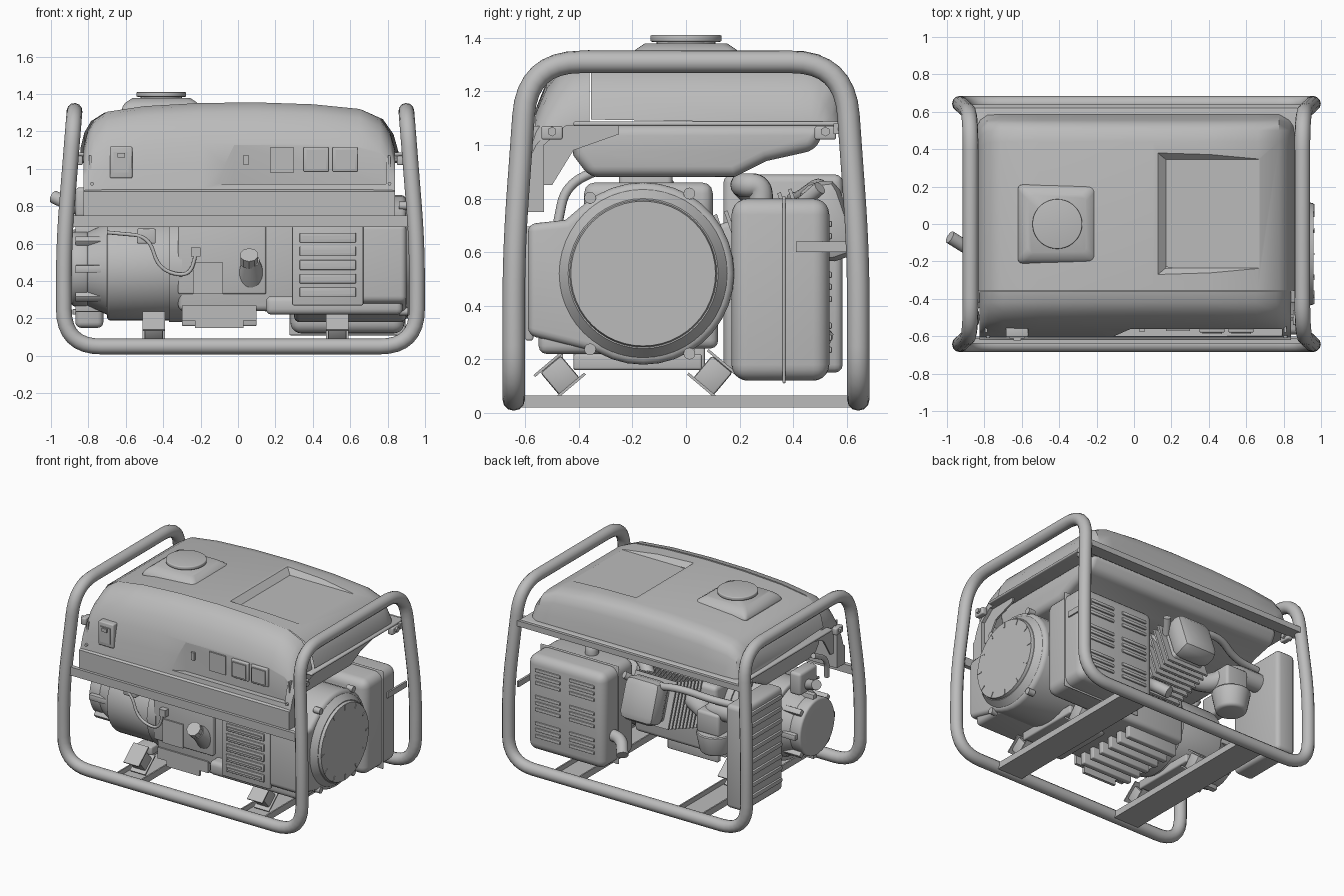
import bpy, bmesh, math
from mathutils import Vector, Matrix

if "Cube" in bpy.data.objects:
    bpy.data.objects.remove(bpy.data.objects["Cube"])

grey = bpy.data.materials.new("plain grey")
grey.use_nodes = True
grey.diffuse_color = (0.5, 0.5, 0.5, 1)
grey.node_tree.nodes["Principled BSDF"].inputs["Base Color"].default_value = (0.5, 0.5, 0.5, 1)


def select(ob):
    bpy.ops.object.select_all(action="DESELECT")
    ob.select_set(True)
    bpy.context.view_layer.objects.active = ob


def finish(name, bm, bevel=0, segs=3):
    bmesh.ops.recalc_face_normals(bm, faces=bm.faces)
    me = bpy.data.meshes.new(name)
    bm.to_mesh(me)
    bm.free()
    ob = bpy.data.objects.new(name, me)
    bpy.context.collection.objects.link(ob)
    me.materials.append(grey)
    select(ob)
    if bevel:
        m = ob.modifiers.new("bevel", "BEVEL")
        m.width, m.segments, m.angle_limit = bevel, segs, math.radians(35)
        bpy.ops.object.modifier_apply(modifier="bevel")
    bpy.ops.object.shade_smooth_by_angle(angle=math.radians(35))
    return ob


def box(name, lo, hi, bevel=0, segs=3, turn=None):
    lo, hi = Vector(lo), Vector(hi)
    bm = bmesh.new()
    bmesh.ops.create_cube(bm, size=1)
    mat = Matrix.Translation((lo + hi) / 2) @ Matrix.Diagonal((hi - lo).to_4d())
    bm.transform((turn or Matrix()) @ mat)
    return finish(name, bm, bevel, segs)


def rod(name, a, b, r, r2=None, sides=32, bevel=0):
    a, b = Vector(a), Vector(b)
    bm = bmesh.new()
    bmesh.ops.create_cone(bm, cap_ends=True, segments=sides, radius1=r,
                          radius2=r if r2 is None else r2, depth=(b - a).length)
    bm.transform(Matrix.Translation((a + b) / 2) @ (b - a).to_track_quat("Z", "Y").to_matrix().to_4x4())
    return finish(name, bm, bevel)


def loft(name, rings, bevel=0, segs=3):
    bm = bmesh.new()
    vs = [[bm.verts.new(p) for p in ring] for ring in rings]
    n = len(rings[0])
    for a, b in zip(vs, vs[1:]):
        for i in range(n):
            bm.faces.new((a[i], a[(i + 1) % n], b[(i + 1) % n], b[i]))
    bm.faces.new(vs[0])
    bm.faces.new(vs[-1])
    return finish(name, bm, bevel, segs)


def prism_x(name, yz, x0, x1, bevel=0, segs=3):
    return loft(name, [[(x, y, z) for y, z in yz] for x in (x0, x1)], bevel, segs)


def tube(name, pts, r, fillet, closed=False, sides=4):
    # round every corner of the path, then sweep a circle along it
    pts = [Vector(p) for p in pts]
    path = []
    for i, p in enumerate(pts):
        if not closed and i in (0, len(pts) - 1):
            path.append(p)
            continue
        a, b = pts[i - 1] - p, pts[(i + 1) % len(pts)] - p
        a = p + a.normalized() * min(fillet, a.length * 0.48)
        b = p + b.normalized() * min(fillet, b.length * 0.48)
        for k in range(9):
            t = k / 8
            path.append(a * (1 - t) ** 2 + p * 2 * t * (1 - t) + b * t * t)
    cu = bpy.data.curves.new(name, "CURVE")
    cu.dimensions, cu.bevel_depth, cu.bevel_resolution = "3D", r, sides
    cu.use_fill_caps = True
    sp = cu.splines.new("POLY")
    sp.points.add(len(path) - 1)
    for q, p in zip(sp.points, path):
        q.co = (*p, 1)
    sp.use_cyclic_u = closed
    cu.materials.append(grey)
    ob = bpy.data.objects.new(name, cu)
    bpy.context.collection.objects.link(ob)
    select(ob)
    bpy.ops.object.convert(target="MESH")
    bpy.ops.object.shade_smooth_by_angle(angle=math.radians(50))


def cut(ob, cutter):
    m = ob.modifiers.new("cut", "BOOLEAN")
    m.operation, m.object, m.solver = "DIFFERENCE", cutter, "EXACT"
    select(ob)
    bpy.ops.object.modifier_apply(modifier="cut")
    bpy.data.objects.remove(cutter)
    bpy.ops.object.shade_smooth_by_angle(angle=math.radians(35))


# Tubular frame: one closed loop of pipe, plus rails
half = [(.957, -.643, .05), (.957, -.643, .6), (.9, -.592, 1.31), (.9, .592, 1.31), (.957, .643, .6), (.957, .643, .05)]
tube("frame", half + [(.026 - x, y, z) for x, y, z in reversed(half)], .042, .2, True)
box("front_middle_rail", (-.91, -.64, .69), (.93, -.61, .75))
box("rear_tank_rail", (-.89, .55, 1.04), (.9, .64, 1.08))
for x in (-.45, .53):
    box("base_channel", (x - .1, -.63, .02), (x + .1, .63, .032))
    for s in (-.1, .09):
        box("channel_lip", (x + s, -.63, .02), (x + s + .01, .63, .065))
    for y, s in ((-.47, 1), (.1, -1)):
        turn = Matrix.Translation((x, y, .14)) @ Matrix.Rotation(s * .7, 4, "X")
        box("rubber_mount", (-.05, -.05, -.055), (.05, .05, .055), .01, 2, turn)
        for e in (-.06, .055):
            box("mount_plate", (-.06, -.075, e), (.06, .075, e + .01), turn=turn)
    box("engine_foot", (x - .06, -.42, .16), (x + .06, .06, .22), .01)

# Fuel tank and control panel share one crown line
crown = [(-.825, 1.12), (-.805, 1.2), (-.77, 1.26), (-.7, 1.305), (-.5, 1.335), (-.2, 1.352), (.1, 1.355),
         (.4, 1.345), (.65, 1.32), (.76, 1.27), (.815, 1.19), (.84, 1.1)]
front = [(-.36, 1), (-.42, .97), (-.47, .89), (-.52, .75), (-.56, .54), (-.585, .3), (-.605, .02)]
panel = loft("control_panel", [[(x, -.36, 1.07)] + [(x, y, .88 + (t - .88) * k) for y, k in front] + [
    (x, y, z) for y, z in ((-.62, .88), (-.62, .75), (-.53, .75), (-.53, 1), (-.45, 1.07))] for x, t in crown])
back = [(-.355, 1), (.44, 1), (.5, .95), (.535, .85), (.555, .65), (.575, .3), (.588, 0)]
tank = loft("fuel_tank", [[(x * 1.02, y - (max(0, 1.27 - t) * .4 if y > 0 else 0), 1.08 + (t - 1.085) * k)
                           for y, k in back] for x, t in crown])
cut(tank, loft("recess_cutter", [[(x0, y0, z), (.75, y0, z), (.75, y1, z), (x0, y1, z)] for x0, y0, y1, z in (
    (.17, -.235, .345, 1.312), (.115, -.28, .39, 1.36))]))
cut(panel, loft("panel_cutter", [[(x0, y, .92), (.79, y, .92), (.79, y, 1.18), (x0, y, 1.18)]
                                 for x0, y in ((-.02, -.562), (-.13, -.61))]))
loft("tank_underside", [[(x, y, z) for y, z in (
    (-.44, 1.075), (-.42, .96), (-.36, .88), (.18, .88), (.3, .94), (.48, .98), (.53, 1.075))]
    for x in (-.78, .78)], .04, 4)
box("tank_flange", (-.87, -.42, 1.07), (.88, .62, 1.088), .008)
loft("filler_pad", [[(-.41 + a * s, b * s, z) for a, b in ((-1, -1), (1, -1), (1, 1), (-1, 1))]
                    for s, z in ((.215, 1.3), (.205, 1.345), (.155, 1.378))], .035, 4)
rod("fuel_cap_neck", (-.41, 0, 1.36), (-.41, 0, 1.39), .11)
rod("fuel_cap", (-.41, 0, 1.385), (-.41, 0, 1.41), .133, sides=48, bevel=.006)

# Control panel fittings
box("breaker_plate", (-.685, -.605, .95), (-.565, -.54, 1.12), .008)
box("breaker_switch", (-.665, -.612, .98), (-.585, -.6, 1.09))
box("breaker_lever", (-.645, -.622, 1.06), (-.605, -.6, 1.085))
box("meter_plate", (.17, -.572, .98), (.3, -.55, 1.115))
box("rocker_switch", (.03, -.577, 1.02), (.055, -.55, 1.075))
for x in (.35, .505):
    box("socket_frame", (x, -.58, .985), (x + .135, -.55, 1.115), .006)
    box("socket_lid", (x + .015, -.588, 1), (x + .12, -.57, 1.1))
for x in (-.78, .81):
    rod("panel_screw", (x, -.61, .92), (x, -.58, .92), .01, sides=12)
for x in (-.85, .87):
    for y in (-.5, .52):
        box("tank_bracket", (x - .02, y - .04, 1.02), (x + .02, y + .04, 1.07), .008)
        rod("bracket_bolt", (x - .035, y, 1.05), (x + .035, y, 1.05), .018, sides=6)
    prism_x("panel_bracket", [(-.58, 1.07), (-.25, 1.07), (-.25, 1.04), (-.42, .98), (-.5, .85), (-.58, .85)],
            x * .93 - .006, x * .93 + .006)

# Engine shroud with louvred front and recoil starter
cy, cz = -.16, .52
arc = [(cy + .34 * math.cos(a), cz + .34 * math.sin(a)) for a in [math.radians(130 - 10 * i) for i in range(26)]]
prism_x("engine_shroud", [(-.59, .29), (-.59, .705), (-.45, .72)] + arc, .3, .9, .03, 4)
box("louvre_panel", (.29, -.6, .27), (.67, -.57, .695), .008)
for i in range(5):
    z = .34 + i * .073
    box("louvre_rim", (.33, -.61, z - .026), (.63, -.59, z + .026), .004)
    box("louvre_slat", (.345, -.618, z - .008), (.615, -.6, z + .008))
rod("starter_housing", (.88, cy, cz), (.94, cy, cz), .33, .28, 48)
ring = rod("starter_ring", (.92, cy, cz), (.96, cy, cz), .28, .27, 48)
cut(ring, rod("ring_cutter", (.9, cy, cz), (1, cy, cz), .205, sides=48))
for i in range(9):
    h = (i - 4) * .042
    w = math.sqrt(.207 ** 2 - h * h)
    box("grille_bar", (.935, cy - w, cz + h - .011), (.957, cy + w, cz + h + .011))
for y in (-.09, 0, .09):
    box("grille_post", (.935, cy + y - .012, cz - .17), (.955, cy + y + .012, cz + .17))
for i in range(12):
    turn = Matrix.Translation((.96, cy, cz)) @ Matrix.Rotation(i * math.pi / 6, 4, "X")
    box("ring_rib", (-.01, .23, -.005), (.004, .268, .005), turn=turn)
for a in (60, 125, 235, 300):
    y, z = cy + .345 * math.cos(math.radians(a)), cz + .345 * math.sin(math.radians(a))
    rod("shroud_bolt", (.86, y, z), (.91, y, z), .022, sides=12)

# Crankcase, oil filler and ribbed sump
box("crankcase", (-.32, -.47, .24), (.33, .12, .72), .03)
box("crankcase_top", (-.15, -.38, .7), (.4, .1, .86), .04)
box("front_cover", (-.32, -.5, .33), (.15, -.45, .7), .01)
box("side_plate", (-.24, -.51, .33), (-.08, -.49, .5))
box("sump_skirt", (.15, -.55, .22), (.88, -.1, .32), .03)
for i in range(6):
    box("sump_rib", (-.3, -.42 + i * .09, .16), (.1, -.38 + i * .09, .26), .008)
box("sump_bracket", (-.3, -.48, .19), (.1, -.46, .27))
box("sump_bracket_foot", (-.23, -.48, .15), (.03, -.46, .2))
rod("oil_filler", (.07, -.45, .42), (.07, -.56, .51), .075, .045)
rod("oil_cap", (.06, -.55, .5), (.06, -.59, .54), .05, sides=10)

# Leaning finned cylinder and head
lean = Matrix.Translation((-.04, .02, .54)) @ Matrix.Rotation(math.radians(19), 4, "X")
box("cylinder", (-.12, 0, -.12), (.12, .48, .12), .02, turn=lean)
for i in range(9):
    y = .1 + i * .042
    box("cooling_fin", (-.165, y, -.16), (.165, y + .014, .16), turn=lean)
box("rocker_cover", (-.14, .46, -.15), (.14, .62, .15), .055, 2, turn=lean)
rod("spark_plug", (.08, .42, .77), (.14, .5, .84), .025)

# Alternator
ay, az = -.22, .465
rod("alternator_body", (-.7, ay, az), (-.34, ay, az), .275, sides=48, bevel=.015)
rod("alternator_flange", (-.37, ay, az), (-.3, ay, az), .285, sides=48)
rod("alternator_neck", (-.82, ay, az), (-.69, ay, az), .19, .25, 40)
cover = rod("alternator_end", (-.89, ay, az), (-.8, ay, az), .2, sides=40, bevel=.015)
cut(cover, rod("end_cutter", (-1, ay, az), (-.86, ay, az), .13, sides=32))
for i in range(8):
    turn = Matrix.Translation((0, ay, az)) @ Matrix.Rotation(i * math.pi / 4, 4, "X")
    box("end_rib", (-.87, .15, -.02), (-.68, .23, .02), .006, 2, turn)
tube("wire", [(-.7, -.5, .66), (-.48, -.53, .64), (-.42, -.53, .46), (-.26, -.53, .42), (-.22, -.53, .56)], .01, .08)
box("wire_plug", (-.25, -.54, .53), (-.2, -.5, .58))
box("wire_clip", (-.54, -.53, .6), (-.44, -.47, .68), .008)

# Silencer box with louvred back, pipes and strap
box("silencer", (.28, .17, .12), (.89, .535, .8), .06, 5)
box("silencer_seam", (.275, .36, .11), (.895, .372, .81), .05, 4)
for x in (.45, .72):
    for z in (.28, .47, .66):
        for k in (-.045, 0, .045):
            box("silencer_louvre", (x - .1, .52, z + k - .012), (x + .1, .545, z + k + .012), .006, 2)
tube("exhaust_pipe", [(.05, .32, .74), (.2, .21, .85), (.55, .21, .85), (.55, .28, .85), (.55, .28, .76)], .045, .08)
tube("exhaust_outlet", [(.32, .42, .34), (.2, .44, .34), (.14, .52, .27)], .04, .08)
box("silencer_strap", (.885, .41, .6), (.9, .63, .64))

# Air cleaner, carburettor and fuel parts
box("air_cleaner", (-.87, .14, .15), (-.72, .585, .89), .03)
for i in range(8):
    z = .22 + i * .085
    box("air_cleaner_rib", (-.885, .17, z), (-.86, .55, z + .03), .006, 2)
tube("intake_duct", [(-.75, .38, .72), (-.5, .38, .72), (-.4, .3, .62), (-.2, .22, .66)], .065, .1)
box("carburettor", (-.58, .28, .56), (-.4, .46, .72), .02)
rod("carburettor_bowl", (-.5, .38, .42), (-.5, .38, .57), .1, .13, bevel=.02)
tube("breather_hose", [(-.07, .5, .82), (-.3, .5, .86), (-.5, .42, .8), (-.7, .4, .8)], .025, .1)
rod("fuel_lever", (-.84, -.16, .78), (-.985, -.07, .85), .035, sides=16)
box("fuel_valve", (-.87, -.25, .74), (-.78, -.05, .9), .02)
tube("fuel_hose", [(-.8, -.3, .92), (-.8, -.45, .85), (-.78, -.48, .7)], .018, .08)
